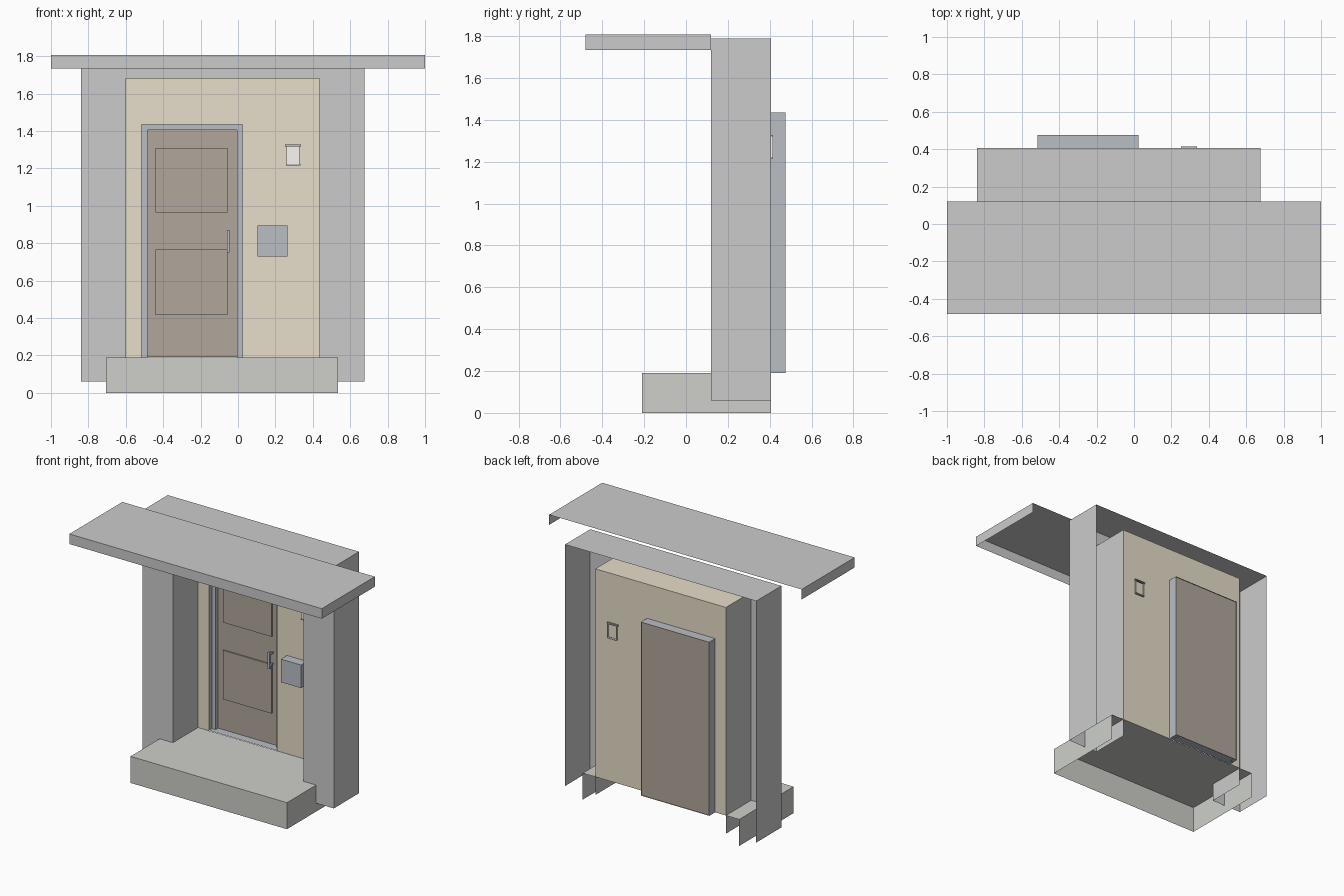
import bpy, bmesh

if "Cube" in bpy.data.objects:
    bpy.data.objects.remove(bpy.data.objects["Cube"])

def material(name, rgb):
    m = bpy.data.materials.new(name)
    m.diffuse_color = (*rgb, 1)
    m.use_nodes = True
    m.node_tree.nodes["Principled BSDF"].inputs["Base Color"].default_value = m.diffuse_color
    return m

TAN = material("tan_render", (0.80, 0.73, 0.59))
BROWN = material("brown_wood", (0.44, 0.39, 0.33))
BLUE = material("blue_grey_metal", (0.49, 0.52, 0.56))
STONE = material("step_stone", (0.62, 0.63, 0.59))
GLASS = material("lamp_glass", (0.97, 0.92, 0.90))

def finish(name, bm, mat):
    me = bpy.data.meshes.new(name)
    bm.to_mesh(me)
    bm.free()
    ob = bpy.data.objects.new(name, me)
    bpy.context.collection.objects.link(ob)
    if mat:
        me.materials.append(mat)

def box(name, x, y, z, mat=None, skip=()):
    """Box from (min, max) ranges; skip lists the open sides, e.g. '+y'."""
    bm = bmesh.new()
    bmesh.ops.create_cube(bm, size=1)
    for v in bm.verts:
        v.co = [r[0] if c < 0 else r[1] for c, r in zip(v.co, (x, y, z))]
    bm.normal_update()
    gone = [f for f in bm.faces for s in skip
            if f.normal["xyz".index(s[1])] * (1 if s[0] == '+' else -1) > 0.9]
    bmesh.ops.delete(bm, geom=gone, context='FACES')
    finish(name, bm, mat)

def sweep(name, stations, mat=None):
    """Skin a run of (x, y, z) polylines into strips of quads."""
    bm = bmesh.new()
    rows = [[bm.verts.new(p) for p in row] for row in stations]
    for a, b in zip(rows, rows[1:]):
        for i in range(len(a) - 1):
            bm.faces.new((a[i], a[i + 1], b[i + 1], b[i]))
    bmesh.ops.recalc_face_normals(bm, faces=bm.faces)
    finish(name, bm, mat)

def arch(x0, x1, y, z0, z1):
    """Upside-down U of four points."""
    return [(x0, y, z0), (x0, y, z1), (x1, y, z1), (x1, y, z0)]

FRONT, BACK = 0.12, 0.405

# Canopy and entrance step, both open shells
box("canopy", (-1, 1), (-0.48, FRONT), (1.735, 1.807), None, ("-z", "+y"))
box("entrance_step", (-0.705, 0.535), (-0.21, BACK), (0, 0.19), STONE, ("-z", "+y"))

# Portal: outer sides and top, front face, inner reveals
sweep("portal", [arch(-0.84, 0.675, BACK, 0.06, 1.79),
                 arch(-0.84, 0.675, FRONT, 0.06, 1.79),
                 arch(-0.60, 0.435, FRONT, 0.06, 1.68)])
for side, x in (("left", -0.60), ("right", 0.435)):
    sweep(side + "_reveal", [[(x, FRONT, 0.06), (x, FRONT, 1.68)],
                             [(x, BACK, 0.06), (x, BACK, 1.68)]])
sweep("soffit", [[(-0.60, FRONT, 1.68), (0.435, FRONT, 1.68)],
                 [(-0.60, BACK, 1.68), (0.435, BACK, 1.68)]], TAN)

# Back wall around the doorway
sweep("wall", [arch(-0.60, 0.435, BACK, 0.19, 1.68),
               arch(-0.515, 0.025, BACK, 0.19, 1.435)], TAN)

# Door frame: outer casing, jamb face and return, plus threshold
sweep("door_frame", [arch(-0.515, 0.025, 0.475, 0.19, 1.435),
                     arch(-0.515, 0.025, BACK, 0.19, 1.435)], BLUE)
sweep("door_jamb", [arch(-0.515, 0.025, 0.44, 0.19, 1.435),
                    arch(-0.485, -0.005, 0.44, 0.19, 1.405),
                    arch(-0.485, -0.005, 0.465, 0.19, 1.405)], BLUE)
sweep("threshold", [[(-0.515, BACK, 0.192), (0.025, BACK, 0.192)],
                    [(-0.515, 0.475, 0.192), (0.025, 0.475, 0.192)]], BLUE)

# Door leaf with raised panels and a pull handle
sweep("door_leaf", [[(-0.515, 0.468, 0.192), (0.025, 0.468, 0.192)],
                    [(-0.515, 0.468, 1.435), (0.025, 0.468, 1.435)]], BROWN)
for label, z in (("upper", (0.965, 1.31)), ("lower", (0.415, 0.765))):
    box(label + "_door_panel", (-0.44, -0.055), (0.458, 0.468), z, BROWN, ("+y",))
box("door_handle", (-0.06, -0.045), (0.42, 0.435), (0.75, 0.87), BLUE)
for label, z in (("upper", 0.845), ("lower", 0.765)):
    box(label + "_handle_mount", (-0.058, -0.047), (0.435, 0.468), (z, z + 0.012), BLUE, ("+y", "-y"))

# Letter box and wall lamp
box("letter_box", (0.105, 0.265), (0.335, 0.404), (0.73, 0.895), BLUE, ("+y",))
box("lamp_body", (0.26, 0.33), (0.345, 0.415), (1.222, 1.318), GLASS, ("+y", "+z"))
box("lamp_cap", (0.252, 0.337), (0.335, 0.415), (1.318, 1.328), BLUE, ("+y",))
box("lamp_base", (0.257, 0.333), (0.342, 0.415), (1.216, 1.222), BLUE, ("+y",))
